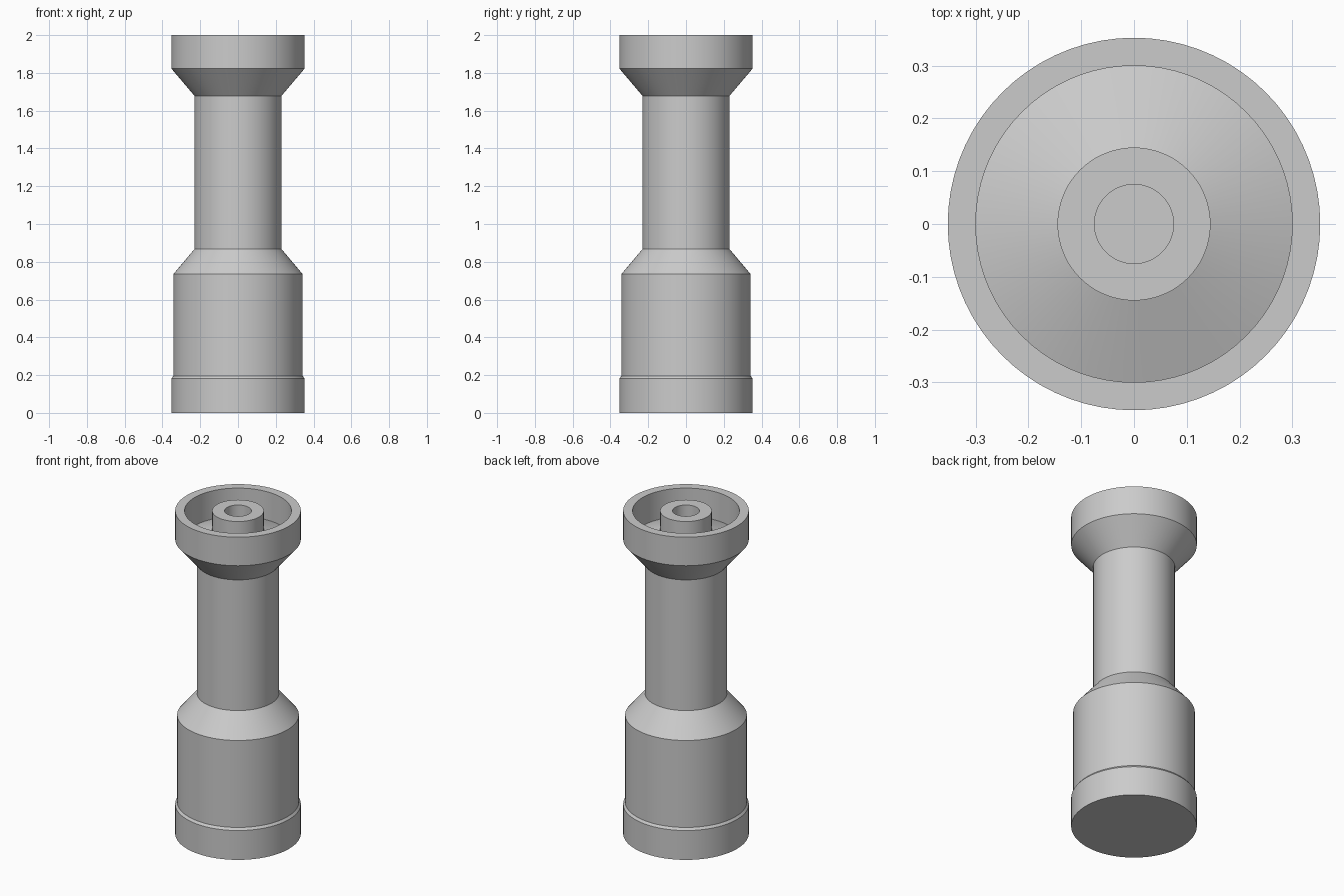
import bpy, bmesh
from math import radians, sin, cos, tau

SEGMENTS = 72

old = bpy.data.objects.get("Cube")
if old:
    bpy.data.objects.remove(old, do_unlink=True)

grey = bpy.data.materials.new("plain grey")
grey.use_nodes = True
colour = (0.6, 0.6, 0.6, 1)
grey.diffuse_color = colour
grey.node_tree.nodes["Principled BSDF"].inputs["Base Color"].default_value = colour


def lathe(name, profile):
    """Spin (radius, z) points round the z axis; radius 0 closes an end."""
    bm = bmesh.new()
    rings = []
    for r, z in profile:
        count = SEGMENTS if r else 1
        rings.append([bm.verts.new((r * cos(tau * i / SEGMENTS), r * sin(tau * i / SEGMENTS), z))
                      for i in range(count)])
    for a, b in zip(rings, rings[1:]):
        for i in range(SEGMENTS):
            j = (i + 1) % SEGMENTS
            corners = [a[i % len(a)], a[j % len(a)], b[j % len(b)], b[i % len(b)]]
            bm.faces.new(list(dict.fromkeys(corners)))
    bmesh.ops.recalc_face_normals(bm, faces=bm.faces)
    mesh = bpy.data.meshes.new(name)
    bm.to_mesh(mesh)
    bm.free()
    mesh.materials.append(grey)
    obj = bpy.data.objects.new(name, mesh)
    bpy.context.collection.objects.link(obj)
    bpy.ops.object.select_all(action='DESELECT')
    obj.select_set(True)
    bpy.context.view_layer.objects.active = obj
    bpy.ops.object.shade_smooth_by_angle(angle=radians(15))
    return obj


# One turned solid: foot, barrel, neck, flared cup, sloped cup floor, hub and bore
lathe("turned_body", [
    (0, 0), (0.353, 0), (0.353, 0.182),         # foot band
    (0.342, 0.196), (0.342, 0.735),             # barrel
    (0.23, 0.868), (0.23, 1.678),               # shoulder and neck
    (0.353, 1.823), (0.353, 2), (0.3, 2),       # flare and rim
    (0.3, 1.825), (0.145, 1.882),               # cup wall and floor
    (0.145, 2), (0.075, 2), (0.075, 1.825),     # hub and bore
    (0, 1.825),
])
